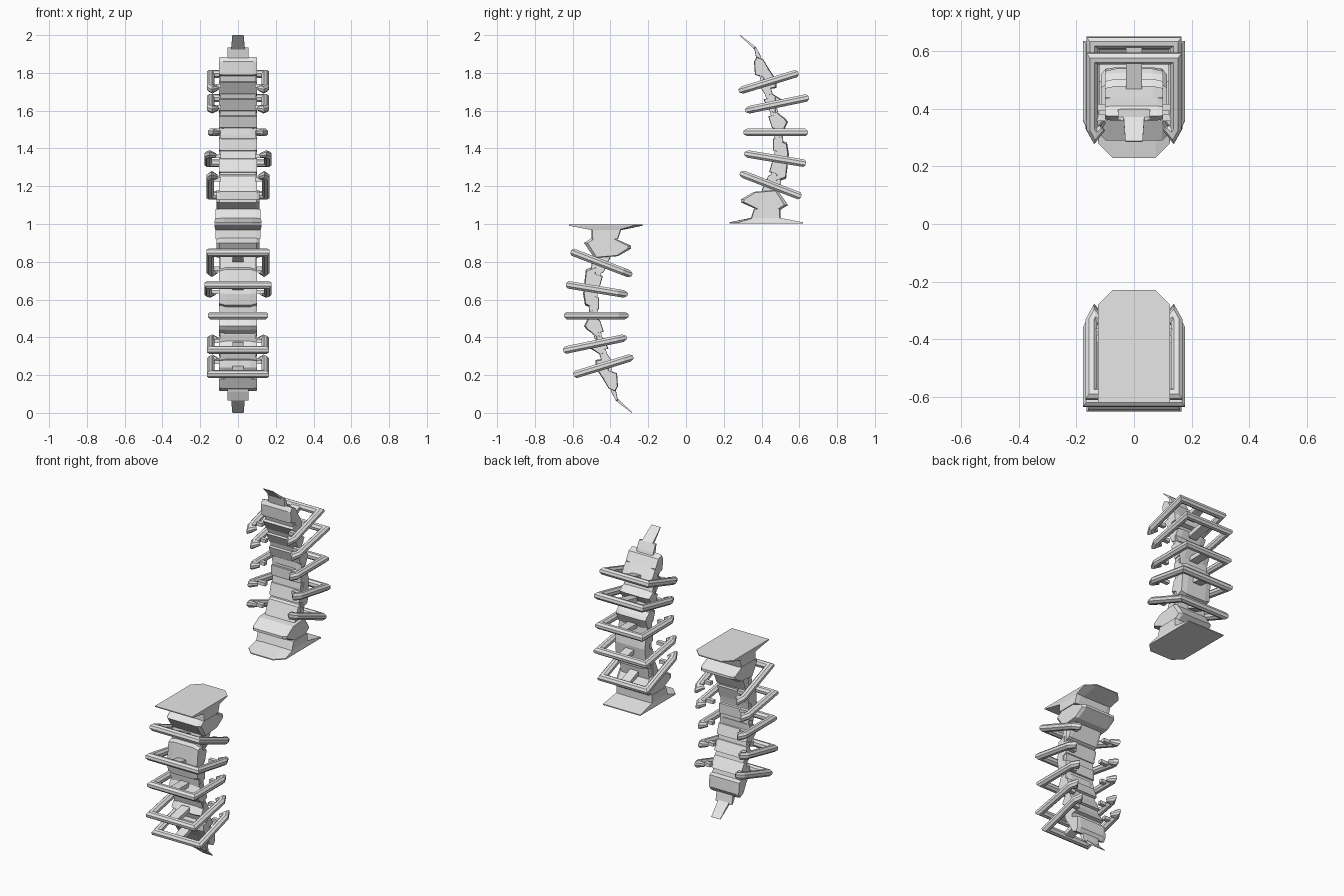
import bpy, bmesh, math
from mathutils import Vector

if "Cube" in bpy.data.objects:
    bpy.data.objects.remove(bpy.data.objects["Cube"])

grey = bpy.data.materials.new("light grey")
grey.diffuse_color = (0.8, 0.8, 0.8, 1)
grey.use_nodes = True
grey.node_tree.nodes["Principled BSDF"].inputs["Base Color"].default_value = grey.diffuse_color


def finish(name, bm):
    """Store the part and a copy turned half way round the x axis at z = 1."""
    bmesh.ops.recalc_face_normals(bm, faces=bm.faces)
    me = bpy.data.meshes.new(name)
    bm.to_mesh(me)
    bm.free()
    me.materials.append(grey)
    upper = bpy.data.objects.new("upper_" + name, me)
    lower = bpy.data.objects.new("lower_" + name, me)
    lower.rotation_euler.x = math.pi
    lower.location.z = 2
    for ob in (upper, lower):
        bpy.context.collection.objects.link(ob)


def loft(name, rings):
    bm = bmesh.new()
    rows = [[bm.verts.new(p) for p in r] for r in rings]
    n = len(rows[0])
    for a, b in zip(rows, rows[1:]):
        for i in range(n):
            j = (i + 1) % n
            bm.faces.new((a[i], a[j], b[j], b[i]))
    bm.faces.new(rows[0])
    bm.faces.new(rows[-1])
    finish(name, bm)


def block(name, prof, half, core=0.75, shrink=0.75):
    """Side profile (y, z) widened along x, with chamfered flanks."""
    cy = sum(p[0] for p in prof) / len(prof)
    cz = sum(p[1] for p in prof) / len(prof)
    rings = []
    for x, s in ((-half, shrink), (-half * core, 1), (half * core, 1), (half, shrink)):
        rings.append([(x, cy + (y - cy) * s, cz + (z - cz) * (s + 1) / 2) for y, z in prof])
    loft(name, rings)


def rib(name, half, front, back, r=0.02):
    """Tilted U-shaped bar with mitred corners and inward hooks at the front."""
    f, b = Vector(front), Vector(back)
    length = (b - f).length
    d = (b - f) / length
    up = Vector((-d.y, d.x))
    w = half - r
    side = [(w - 0.035, 0.035), (w - 0.012, 0.012), (w, 0.035), (w, length - r)]
    path = [Vector(p) for p in side + [(-x, y) for x, y in reversed(side)]]
    sect = [(r * math.cos(a), r * math.sin(a)) for a in
            (math.radians(22.5 + 45 * i) for i in range(8))]
    sect = [(a * 1.08, h * 1.08) for a, h in sect]
    rings = []
    for i, p in enumerate(path):
        norms = []
        for k in (i - 1, i):
            if 0 <= k < len(path) - 1:
                t = (path[k + 1] - path[k]).normalized()
                norms.append(Vector((t.y, -t.x)))
        m = sum(norms, Vector((0, 0)))
        if len(norms) == 2:
            m /= 1 + norms[0].dot(norms[1])
        s = 0.6 if i in (0, len(path) - 1) else 1
        ring = []
        for a, h in sect:
            q = p + m * a * s
            yz = f + d * q.y + up * h * s
            ring.append((q.x, yz.x, yz.y))
        rings.append(ring)
    loft(name, rings)


# Base plate: thin, front corners cut, rising to the pedestal
outline = [(-0.125, 0.62), (-0.125, 0.28), (-0.075, 0.23),
           (0.075, 0.23), (0.125, 0.28), (0.125, 0.62)]
inner = [(-0.12, 0.50), (-0.12, 0.36), (-0.075, 0.34),
         (0.075, 0.34), (0.12, 0.36), (0.12, 0.50)]
loft("base_plate", [[(x, y, 1.003) for x, y in outline],
                    [(x, y, 1.009) for x, y in outline],
                    [(x, y, 1.032) for x, y in inner]])
block("pedestal", [(0.34, 1.02), (0.50, 1.02), (0.50, 1.08), (0.36, 1.08)], 0.12, 0.8, 0.95)
block("hip_block", [(0.38, 1.075), (0.50, 1.075), (0.54, 1.10), (0.485, 1.18),
                    (0.36, 1.17), (0.29, 1.13), (0.29, 1.115)], 0.115, 0.85, 0.85)

# Continuous core of the spine
block("spine_core", [(0.40, 1.15), (0.49, 1.15), (0.51, 1.28), (0.52, 1.40), (0.505, 1.52),
                     (0.475, 1.64), (0.435, 1.76), (0.40, 1.86), (0.37, 1.86), (0.40, 1.74),
                     (0.44, 1.62), (0.465, 1.50), (0.47, 1.38), (0.45, 1.26)], 0.095, 0.9, 0.97)

# Vertebrae stepping out at the front of the spine: y, z, height, lean
for i, (y, z, h, lean) in enumerate([(0.415, 1.21, 0.09, 0.02), (0.45, 1.31, 0.07, 0.01),
                                     (0.46, 1.42, 0.06, 0), (0.445, 1.54, 0.06, -0.01),
                                     (0.425, 1.63, 0.06, -0.015), (0.395, 1.72, 0.06, -0.02)]):
    block(f"vertebra_{i + 1}", [(y - lean, z - h / 2), (y + 0.05, z - h / 2 - 0.015),
                                (y + 0.05, z + h / 2 + 0.015), (y + lean, z + h / 2)],
          0.10, 0.85, 0.9)

# Rear plates of the spine
rear = [[(0.47, 1.22), (0.53, 1.24), (0.545, 1.37), (0.535, 1.43), (0.49, 1.45)],
        [(0.46, 1.47), (0.51, 1.48), (0.54, 1.54), (0.525, 1.56), (0.465, 1.60)],
        [(0.43, 1.62), (0.48, 1.62), (0.505, 1.66), (0.44, 1.70)],
        [(0.41, 1.71), (0.48, 1.72), (0.48, 1.76), (0.44, 1.82), (0.40, 1.82)]]
for i, prof in enumerate(rear):
    block(f"rear_plate_{i + 1}", prof, 0.10, 0.65, 0.8)

# Head of the spine, neck and thin blade tip
block("head_block", [(0.365, 1.79), (0.43, 1.77), (0.44, 1.82), (0.41, 1.87),
                     (0.375, 1.885), (0.36, 1.86)], 0.10, 0.8, 0.9)
block("neck", [(0.375, 1.86), (0.405, 1.86), (0.395, 1.89), (0.372, 1.935),
               (0.36, 1.935)], 0.055, 0.7, 0.9)
loft("blade_tip", [[(-0.036, 0.36, 1.925), (0.036, 0.36, 1.925),
                    (0.036, 0.372, 1.935), (-0.036, 0.372, 1.935)],
                   [(-0.03, 0.285, 1.998), (0.03, 0.285, 1.998),
                    (0.03, 0.288, 2.0), (-0.03, 0.288, 2.0)]])

# Ribs with a short strut to the spine: half width, front (y, z), back (y, z)
ribs = [(0.165, (0.30, 1.71), (0.595, 1.80)), (0.165, (0.335, 1.605), (0.65, 1.67)),
        (0.16, (0.325, 1.485), (0.645, 1.485)), (0.178, (0.33, 1.37), (0.635, 1.32)),
        (0.168, (0.305, 1.262), (0.61, 1.145))]
for i, (half, f, b) in enumerate(ribs):
    rib(f"rib_{i + 1}", half, f, b)
    s = (b[1] - f[1]) / (b[0] - f[0])
    y0, y1, z1 = b[0] - 0.15, b[0] - 0.025, b[1] - 0.025 * s
    z0 = b[1] - 0.15 * s
    block(f"rib_strut_{i + 1}", [(y0, z0 - 0.014), (y1, z1 - 0.014),
                                 (y1, z1 + 0.014), (y0, z0 + 0.014)], 0.028, 0.8, 0.9)
    # small pegs joining the front hooks to the spine flank
    zp = f[1] + 0.07 * s
    for sx in (-1, 1):
        xs = (0.09 * sx, (half - 0.02) * sx)
        yp = f[0] + 0.07
        loft(f"rib_peg_{i + 1}", [[(x, yp - 0.012, zp - 0.01), (x, yp + 0.012, zp - 0.01),
                                   (x, yp + 0.012, zp + 0.01), (x, yp - 0.012, zp + 0.01)]
                                  for x in xs])
